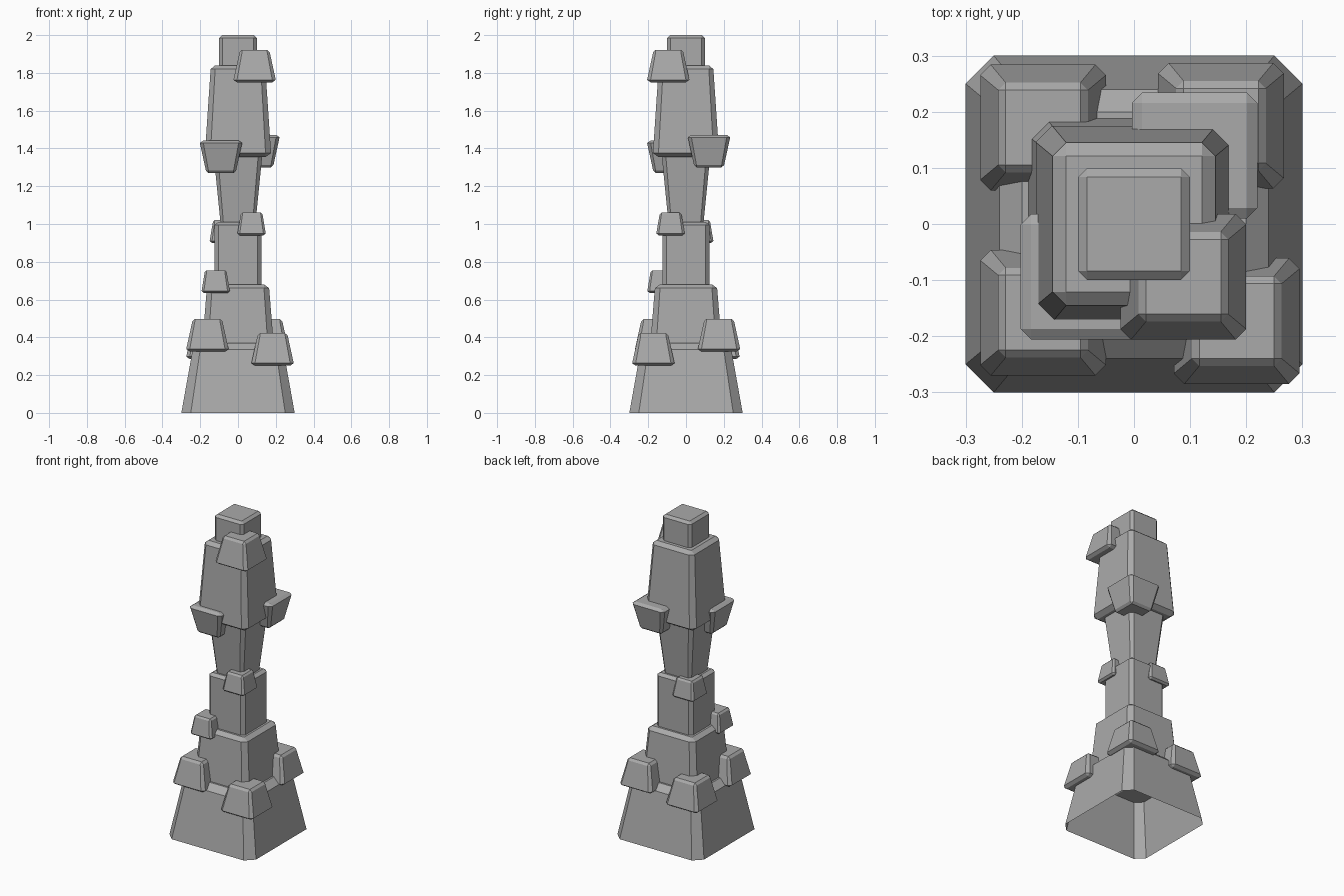
import bpy, bmesh

cube = bpy.data.objects.get("Cube")
if cube:
    bpy.data.objects.remove(cube)

stone = bpy.data.materials.new("grey_stone")
stone.use_nodes = True
grey = (0.4, 0.4, 0.4, 1)
stone.diffuse_color = grey
stone.node_tree.nodes["Principled BSDF"].inputs["Base Color"].default_value = grey


def ring(bm, z, r, c):
    """Square of half width r with corners cut by c."""
    a = r - c
    pts = [(r, -a), (r, a), (a, r), (-a, r), (-r, a), (-r, -a), (-a, -r), (a, -r)]
    return [bm.verts.new((x, y, z)) for x, y in pts]


def stone_block(name, centre, z0, z1, r0, r1, edge, is_open=False):
    """Tapered box with every edge chamfered; an open one has no underside."""
    bm = bmesh.new()
    c0, c1 = r0 / 6, r1 / 6
    rings = [] if is_open else [ring(bm, z0, r0 - c0, 0)]
    low = z0 if is_open else z0 + edge
    rings += [ring(bm, low, r0, c0), ring(bm, z1 - edge, r1, c1), ring(bm, z1, r1 - c1, 0)]
    for lower, upper in zip(rings, rings[1:]):
        for i in range(8):
            j = (i + 1) % 8
            bm.faces.new((lower[i], lower[j], upper[j], upper[i]))
    bm.faces.new(rings[-1])
    if not is_open:
        bm.faces.new(rings[0][::-1])
    bmesh.ops.remove_doubles(bm, verts=bm.verts[:], dist=0.0001)
    mesh = bpy.data.meshes.new(name)
    bm.to_mesh(mesh)
    bm.free()
    mesh.materials.append(stone)
    obj = bpy.data.objects.new(name, mesh)
    obj.location = (*centre, 0)
    bpy.context.collection.objects.link(obj)


# Central stack, bottom to top
mid = (0, 0)
stone_block("base", mid, 0, 0.37, 0.3, 0.24, 0.035, is_open=True)
stone_block("lower_tier", mid, 0.33, 0.68, 0.19, 0.165, 0.02)
stone_block("waist", mid, 0.64, 1.01, 0.125, 0.125, 0.015)
stone_block("flared_neck", mid, 0.96, 1.4, 0.09, 0.13, 0.02)
stone_block("upper_tier", mid, 1.355, 1.84, 0.175, 0.145, 0.02)
stone_block("cap", mid, 1.8, 2.0, 0.1, 0.1, 0.015)

# Large corner stones: name, centre, bottom height
for name, centre, z in [
    ("base_stone_front_right", (-0.162, -0.158), 0.325),
    ("base_stone_front_left", (0.183, -0.173), 0.25),
    ("base_stone_back_left", (0.155, 0.175), 0.325),
    ("base_stone_back_right", (-0.162, 0.172), 0.285),
    ("top_stone", (0.088, -0.094), 1.75),
]:
    stone_block(name, centre, z, z + 0.172, 0.112, 0.08, 0.013)

# Large stones that widen upward
for name, centre, z in [
    ("shoulder_stone_front", (-0.09, -0.094), 1.27),
    ("shoulder_stone_back", (0.108, 0.122), 1.3),
]:
    stone_block(name, centre, z, z + 0.172, 0.08, 0.112, 0.013)

# Small corner stones
for name, centre, z in [
    ("waist_stone_front", (0.072, -0.082), 0.94),
    ("waist_stone_back", (-0.075, 0.07), 0.9),
    ("low_stone_front", (-0.118, -0.13), 0.635),
]:
    stone_block(name, centre, z, z + 0.12, 0.075, 0.058, 0.01)
